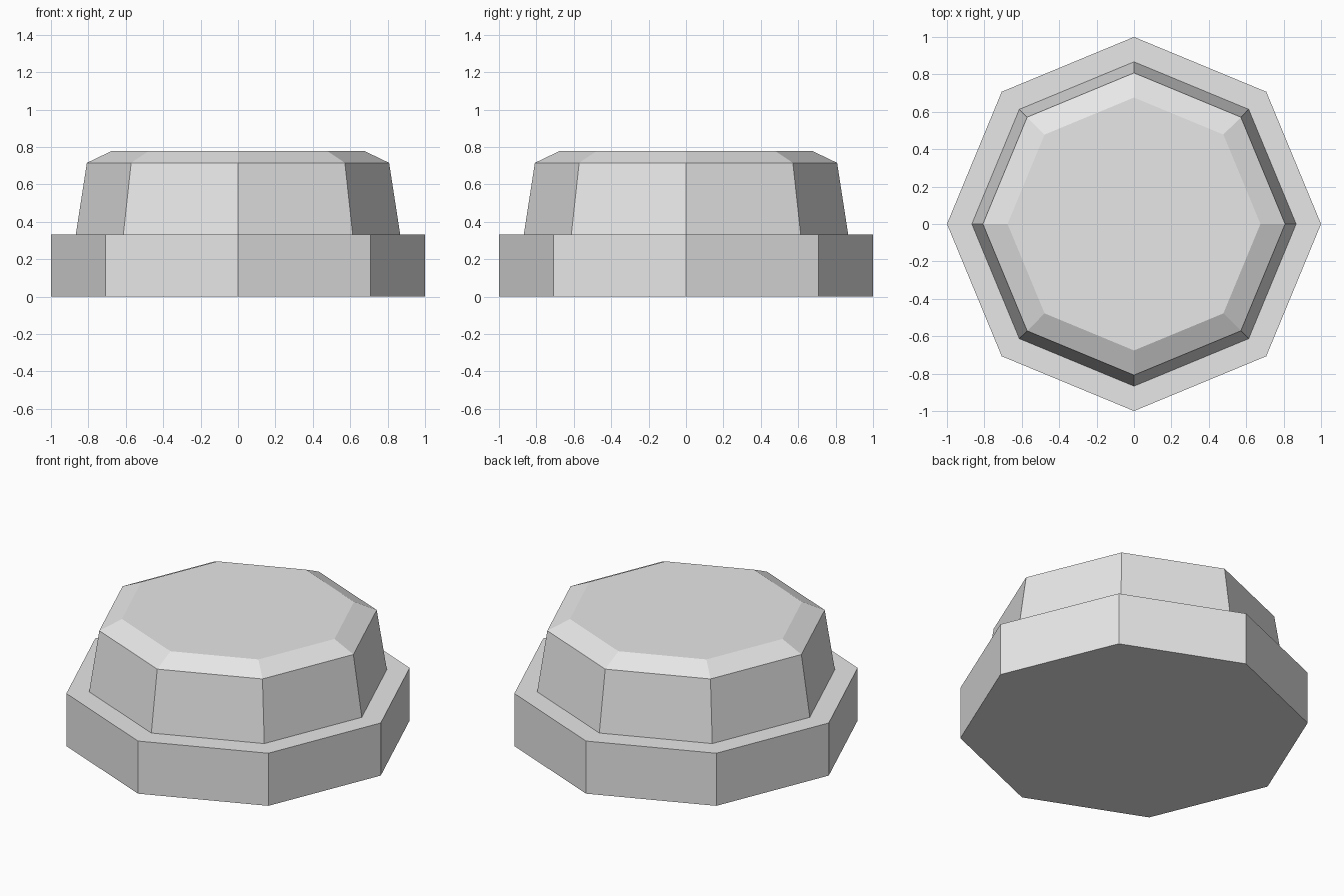
import bpy, bmesh
from math import cos, sin, tau

SIDES = 8

cube = bpy.data.objects.get("Cube")
if cube:
    bpy.data.objects.remove(cube, do_unlink=True)

grey = bpy.data.materials.new("light_grey")
grey.use_nodes = True
colour = (0.8, 0.8, 0.8, 1)
grey.diffuse_color = colour
grey.node_tree.nodes["Principled BSDF"].inputs["Base Color"].default_value = colour


def stack(name, profile, closed_bottom):
    """Flat-sided solid through (radius, height) rings, from bottom to top."""
    bm = bmesh.new()
    rings = [[bm.verts.new((r * cos(tau * i / SIDES), r * sin(tau * i / SIDES), z))
              for i in range(SIDES)] for r, z in profile]
    for low, high in zip(rings, rings[1:]):
        for i in range(SIDES):
            j = (i + 1) % SIDES
            bm.faces.new((low[i], low[j], high[j], high[i]))
    bm.faces.new(rings[-1])
    if closed_bottom:
        bm.faces.new(rings[0][::-1])
    mesh = bpy.data.meshes.new(name)
    bm.to_mesh(mesh)
    bm.free()
    mesh.materials.append(grey)
    obj = bpy.data.objects.new(name, mesh)
    bpy.context.collection.objects.link(obj)
    return obj


# Octagonal base plate
stack("base", [(1, 0), (1, 0.333)], True)

# Tapered button with a chamfered top, seated on the base
stack("button", [(0.867, 0.333), (0.808, 0.715), (0.676, 0.778)], False)
